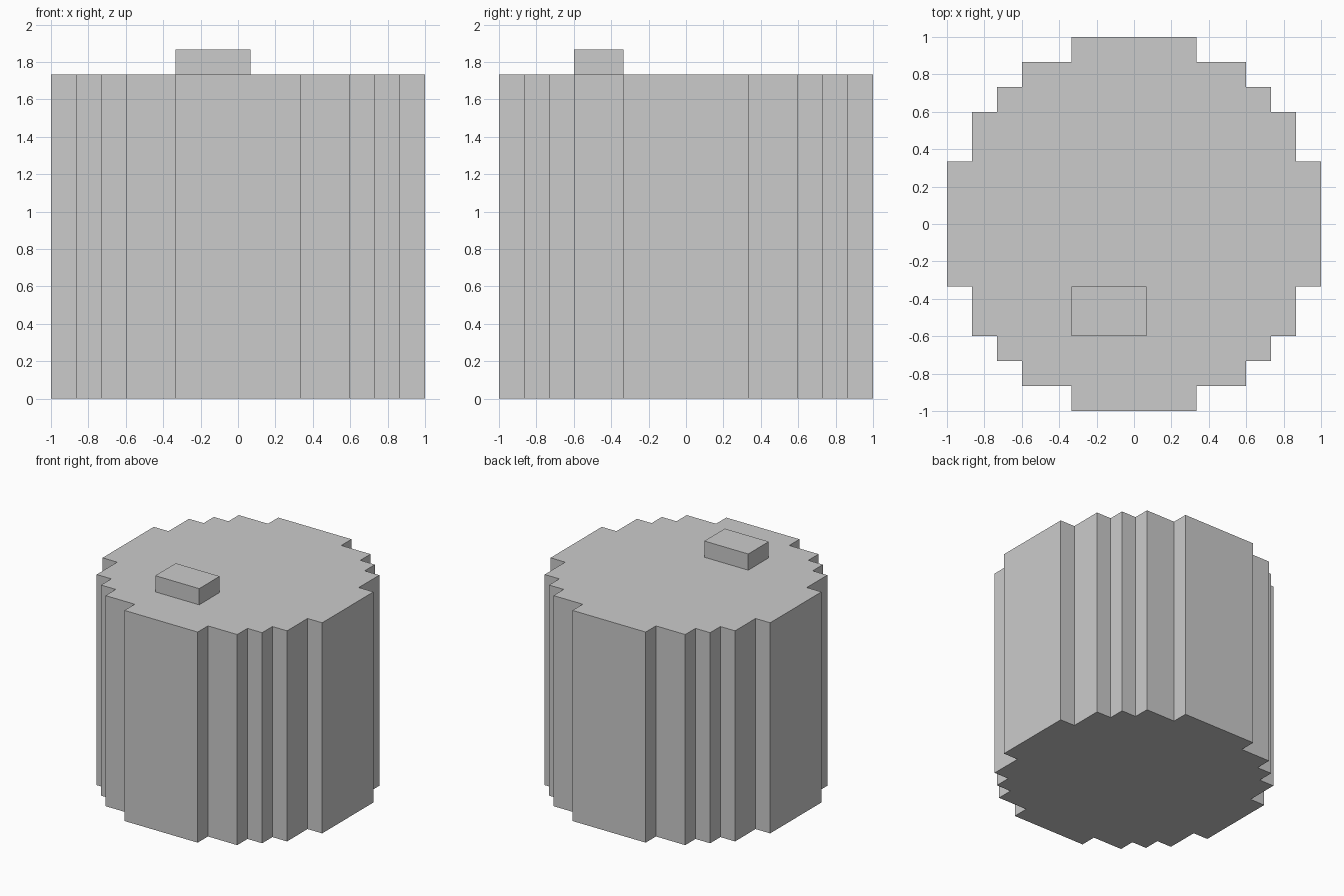
import bpy
import bmesh

if "Cube" in bpy.data.objects:
    bpy.data.objects.remove(bpy.data.objects["Cube"])

U = 2 / 15  # one block of the stepped grid


def extruded(name, outline, z0, z1):
    bm = bmesh.new()
    base = bm.faces.new([bm.verts.new((x * U, y * U, z0 * U)) for x, y in outline])
    top = bmesh.ops.extrude_face_region(bm, geom=[base])["geom"]
    verts = [g for g in top if isinstance(g, bmesh.types.BMVert)]
    bmesh.ops.translate(bm, verts=verts, vec=(0, 0, (z1 - z0) * U))
    bmesh.ops.recalc_face_normals(bm, faces=bm.faces)
    mesh = bpy.data.meshes.new(name)
    bm.to_mesh(mesh)
    bm.free()
    obj = bpy.data.objects.new(name, mesh)
    bpy.context.collection.objects.link(obj)
    return obj


# Stepped round drum: one quarter of the outline, turned four times
quarter = [(7.5, 2.5), (6.5, 2.5), (6.5, 4.5), (5.5, 4.5), (5.5, 5.5),
           (4.5, 5.5), (4.5, 6.5), (2.5, 6.5), (2.5, 7.5)]
outline = []
for _ in range(4):
    outline += quarter
    quarter = [(-y, x) for x, y in quarter]
extruded("drum_body", outline, 0, 13)

# Small raised block on the top
extruded("top_block", [(-2.5, -4.5), (0.5, -4.5), (0.5, -2.5), (-2.5, -2.5)], 13, 14)
